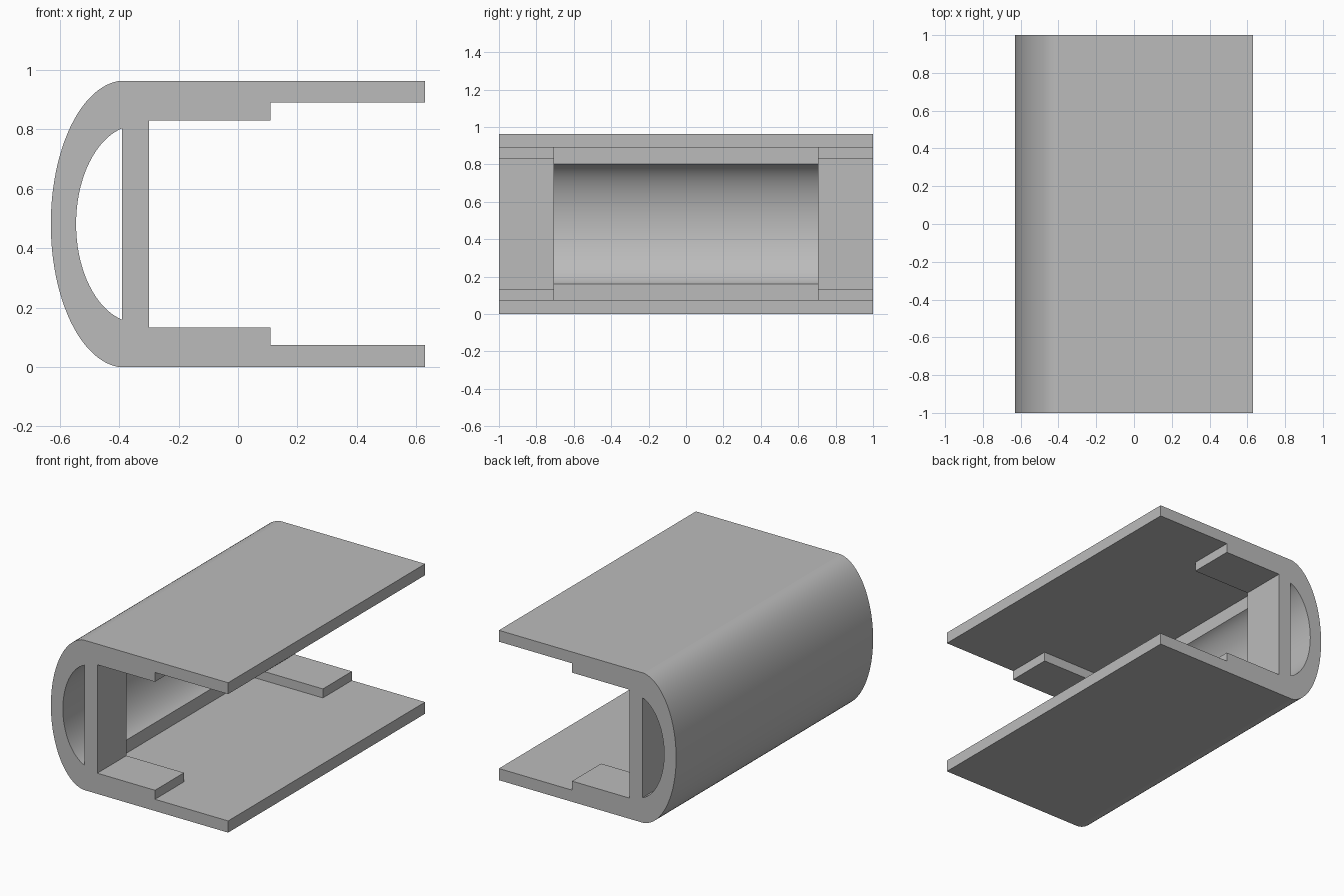
import bpy, bmesh, math

cube = bpy.data.objects.get("Cube")
if cube:
    bpy.data.objects.remove(cube, do_unlink=True)

grey = bpy.data.materials.new("plain grey")
grey.use_nodes = True
colour = (0.5, 0.5, 0.5, 1)
grey.diffuse_color = colour
grey.node_tree.nodes["Principled BSDF"].inputs["Base Color"].default_value = colour

TOP, MID = 0.963, 0.4815
WALL = -0.39          # hollow side of the inner wall


def prism(name, profile, half):
    """Extrude an x-z profile evenly to both sides along y."""
    bm = bmesh.new()
    face = bm.faces.new([bm.verts.new((x, -half, z)) for x, z in profile])
    new = bmesh.ops.extrude_face_region(bm, geom=[face])["geom"]
    verts = [v for v in new if isinstance(v, bmesh.types.BMVert)]
    bmesh.ops.translate(bm, verts=verts, vec=(0, 2 * half, 0))
    bmesh.ops.recalc_face_normals(bm, faces=bm.faces)
    mesh = bpy.data.meshes.new(name)
    bm.to_mesh(mesh)
    bm.free()
    mesh.materials.append(grey)
    obj = bpy.data.objects.new(name, mesh)
    bpy.context.collection.objects.link(obj)
    return obj


def arc(centre, a, b, cut, steps=48):
    """Left-bulging ellipse arc from top to bottom, ending at x = cut."""
    start = math.acos((cut - centre) / a)
    span = 2 * (math.pi - start)
    angles = [start + span * i / steps for i in range(steps + 1)]
    return [(centre + a * math.cos(t), MID + b * math.sin(t)) for t in angles]


# Outer shell with stepped plates
outer = arc(-0.38, 0.25, MID / 0.9968, -0.40)
upper = [(0.11, 0.89), (0.11, 0.83), (-0.30, 0.83)]
lower = [(-0.30, 0.133), (0.11, 0.133), (0.11, 0.075)]
body = prism("clip_body", outer + [(0.63, 0), (0.63, 0.075)] + lower[::-1]
             + upper[::-1] + [(0.63, 0.89), (0.63, TOP)], 1)

# Cutters: central recess through pads and wall, then the curved hollow
recess = prism("recess_cutter", [(WALL - 0.0005, 0.075), (0.8, 0.075),
                                 (0.8, 0.89), (WALL - 0.0005, 0.89)], 0.705)
hollow = prism("hollow_cutter", arc(-0.34, 0.205, 0.332, WALL), 1.1)

bpy.context.view_layer.objects.active = body
body.select_set(True)
for cutter in (recess, hollow):
    mod = body.modifiers.new(cutter.name, "BOOLEAN")
    mod.operation = "DIFFERENCE"
    mod.solver = "EXACT"
    mod.object = cutter
    bpy.ops.object.modifier_apply(modifier=mod.name)
    bpy.data.objects.remove(cutter, do_unlink=True)

bpy.ops.object.select_all(action="DESELECT")
body.select_set(True)
bpy.ops.object.shade_smooth_by_angle(angle=math.radians(11))
